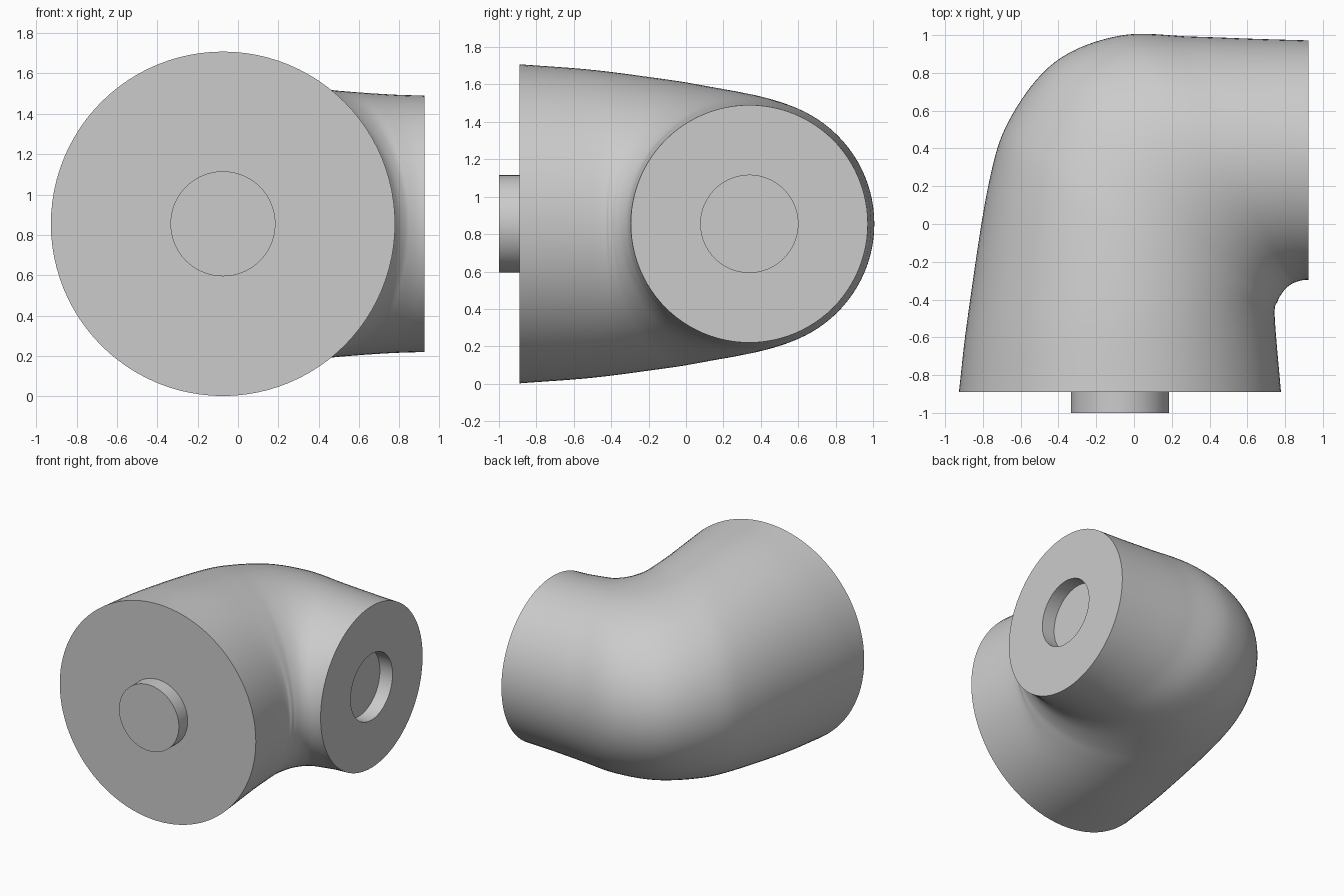
import bpy, bmesh, math
from mathutils import Vector

if "Cube" in bpy.data.objects:
    bpy.data.objects.remove(bpy.data.objects["Cube"], do_unlink=True)

SIDES, STEPS, MID_Z = 96, 10, 0.855
PEG_R, PEG_DEPTH = 0.26, 0.11

grey = bpy.data.materials.new("light grey")
grey.use_nodes = True
grey.diffuse_color = (0.6, 0.6, 0.6, 1)
grey.node_tree.nodes["Principled BSDF"].inputs["Base Color"].default_value = (0.6, 0.6, 0.6, 1)

# Elbow sections: inner x, y, outer x, y, half height
SECTIONS = [
    (0.778, -0.89, -0.927, -0.89, 0.853),
    (0.745, -0.49, -0.88, -0.49, 0.822),
    (0.76, -0.41, -0.77, 0.21, 0.77),
    (0.775, -0.38, -0.655, 0.56, 0.735),
    (0.80, -0.345, -0.415, 0.86, 0.70),
    (0.83, -0.32, -0.07, 0.998, 0.67),
    (0.855, -0.308, 0.31, 0.992, 0.652),
    (0.89, -0.298, 0.65, 0.98, 0.64),
    (0.925, -0.295, 0.925, 0.972, 0.635),
]


def smooth_path(keys):
    """Catmull-Rom interpolation through the keys."""
    keys = [Vector(k) for k in keys]
    pts = [2 * keys[0] - keys[1]] + keys + [2 * keys[-1] - keys[-2]]
    out = []
    for a, b, c, d in zip(pts, pts[1:], pts[2:], pts[3:]):
        for i in range(STEPS):
            t = i / STEPS
            out.append(b + (c - a) * (t / 2) + (2 * a - 5 * b + 4 * c - d) * (t * t / 2)
                       + (3 * b - a - 3 * c + d) * (t ** 3 / 2))
    return out + [keys[-1]]


def add_ring(bm, centre, half_width, half_height):
    ring = []
    for i in range(SIDES):
        a = math.tau * i / SIDES
        ring.append(bm.verts.new(centre + half_width * math.cos(a)
                                 + Vector((0, 0, half_height * math.sin(a)))))
    return ring


def loft(name, rings_data):
    """Skin a run of elliptical rings and close both ends."""
    bm = bmesh.new()
    rings = [add_ring(bm, *r) for r in rings_data]
    for r, s in zip(rings, rings[1:]):
        for i in range(SIDES):
            j = (i + 1) % SIDES
            bm.faces.new((r[i], r[j], s[j], s[i]))
    bm.faces.new(rings[0])
    bm.faces.new(rings[-1])
    bmesh.ops.recalc_face_normals(bm, faces=bm.faces)
    mesh = bpy.data.meshes.new(name)
    bm.to_mesh(mesh)
    bm.free()
    mesh.materials.append(grey)
    obj = bpy.data.objects.new(name, mesh)
    bpy.context.collection.objects.link(obj)
    bpy.ops.object.select_all(action='DESELECT')
    obj.select_set(True)
    bpy.context.view_layer.objects.active = obj
    bpy.ops.object.shade_smooth_by_angle(angle=math.radians(35))
    return obj


# Tapered elbow ending in a round socket
body = []
for ix, iy, ox, oy, height in smooth_path(SECTIONS):
    inner, outer = Vector((ix, iy, MID_Z)), Vector((ox, oy, MID_Z))
    body.append(((inner + outer) / 2, (outer - inner) / 2, height))
end = body[-1][0]
across = Vector((0, PEG_R, 0))
body.append((end, across, PEG_R))
body.append((end - Vector((PEG_DEPTH, 0, 0)), across, PEG_R))
loft("elbow_body", body)

# Round peg on the large end
start = body[0][0]
side = Vector((PEG_R, 0, 0))
loft("connector_peg", [(start, side, PEG_R),
                       (start - Vector((0, PEG_DEPTH, 0)), side, PEG_R)])
